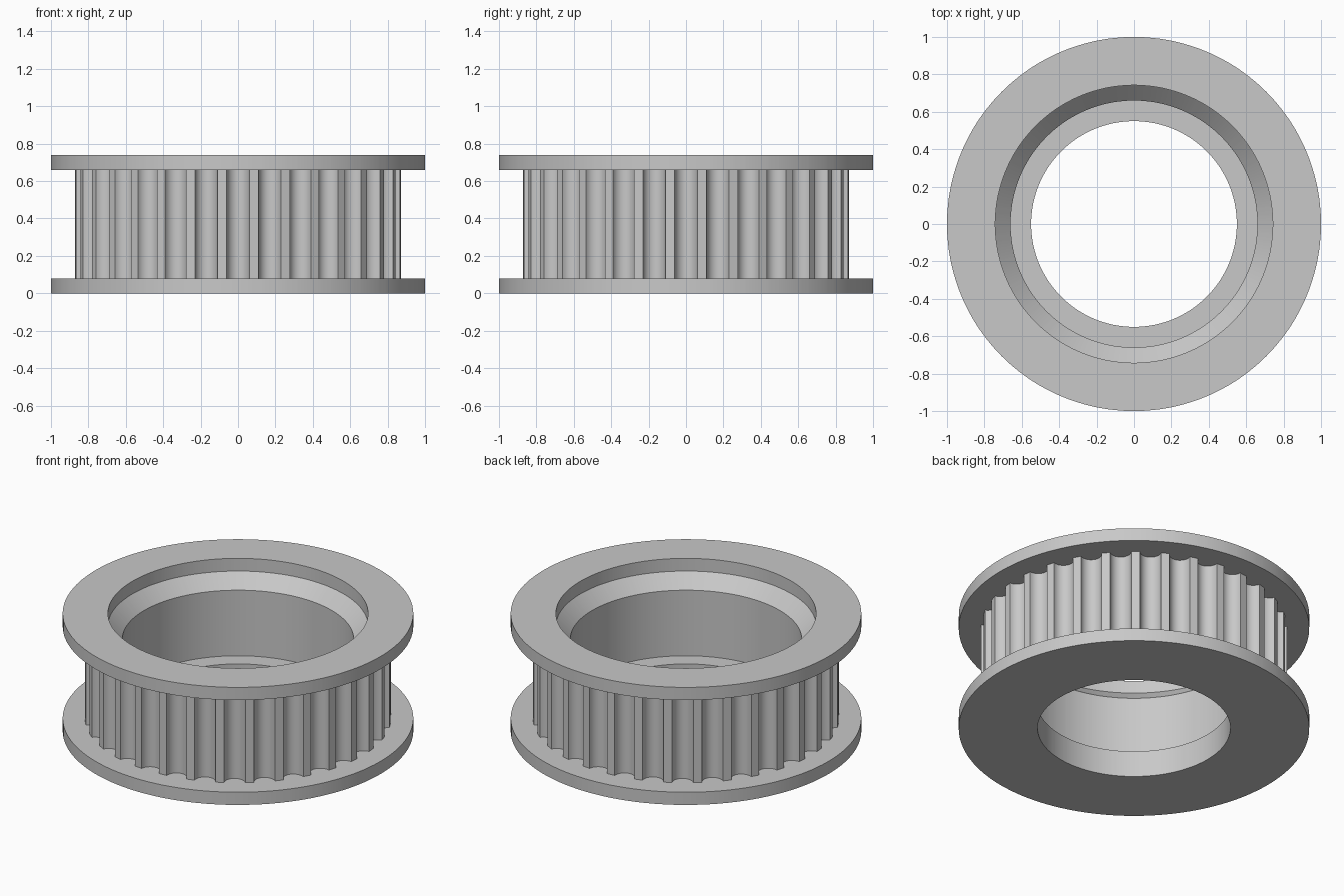
import bpy
import math
from math import radians, sin, cos, pi

if "Cube" in bpy.data.objects:
    bpy.data.objects.remove(bpy.data.objects["Cube"], do_unlink=True)

# Dimensions
TEETH = 32
TIP, DEPTH = 0.873, 0.06          # tooth tip radius and groove depth
GROOVE = radians(4.0)             # half angle of a groove mouth
RIM, BORE, RECESS, MOUTH = 1.0, 0.55, 0.66, 0.742
TOP, FLANGE, LEDGE = 0.74, 0.08, 0.165
UNDER = TOP - FLANGE              # underside of the upper flange
CHAMFER = UNDER - (MOUTH - RECESS)
STEPS = 12

metal = bpy.data.materials.new("grey metal")
metal.use_nodes = True
grey = (0.58, 0.58, 0.58, 1)
metal.diffuse_color = grey
metal.node_tree.nodes["Principled BSDF"].inputs["Base Color"].default_value = grey

# Outline samples: angle and tooth radius, one rounded groove per pitch
outline = []
for tooth in range(TEETH):
    centre = -pi / 2 + tooth * 2 * pi / TEETH
    for k in range(STEPS + 1):
        t = pi * k / STEPS
        outline.append((centre - GROOVE * cos(t), TIP - DEPTH * sin(t)))


def ring(radius, z):
    """Circle of the given radius, or the toothed outline if it is None."""
    return [((radius or r) * cos(a), (radius or r) * sin(a), z) for a, r in outline]


def revolve(name, *strips):
    """Sweep strips of (radius, height) points round the axle."""
    verts, faces = [], []
    n = len(outline)
    for strip in strips:
        start = len(verts)
        for radius, z in strip:
            verts += ring(radius, z)
        for i in range(len(strip) - 1):
            low, high = start + i * n, start + (i + 1) * n
            for j in range(n):
                k = (j + 1) % n
                faces.append((low + j, low + k, high + k, high + j))
    mesh = bpy.data.meshes.new(name)
    mesh.from_pydata(verts, [], faces)
    mesh.materials.append(metal)
    obj = bpy.data.objects.new(name, mesh)
    bpy.context.collection.objects.link(obj)
    bpy.ops.object.select_all(action="DESELECT")
    obj.select_set(True)
    bpy.context.view_layer.objects.active = obj
    bpy.ops.object.shade_smooth_by_angle(angle=radians(32))
    return obj


# Lower flange with the bore and its inner ledge
revolve("lower_flange", [(RECESS, LEDGE), (BORE, LEDGE), (BORE, 0), (RIM, 0),
                         (RIM, FLANGE), (None, FLANGE)])

# Toothed barrel: grooved outside, chamfered recess inside
revolve("toothed_barrel", [(None, FLANGE), (None, UNDER)],
        [(MOUTH, UNDER), (RECESS, CHAMFER), (RECESS, LEDGE)])

# Upper flange ring
revolve("upper_flange", [(None, UNDER), (RIM, UNDER), (RIM, TOP),
                         (MOUTH, TOP), (MOUTH, UNDER)])
